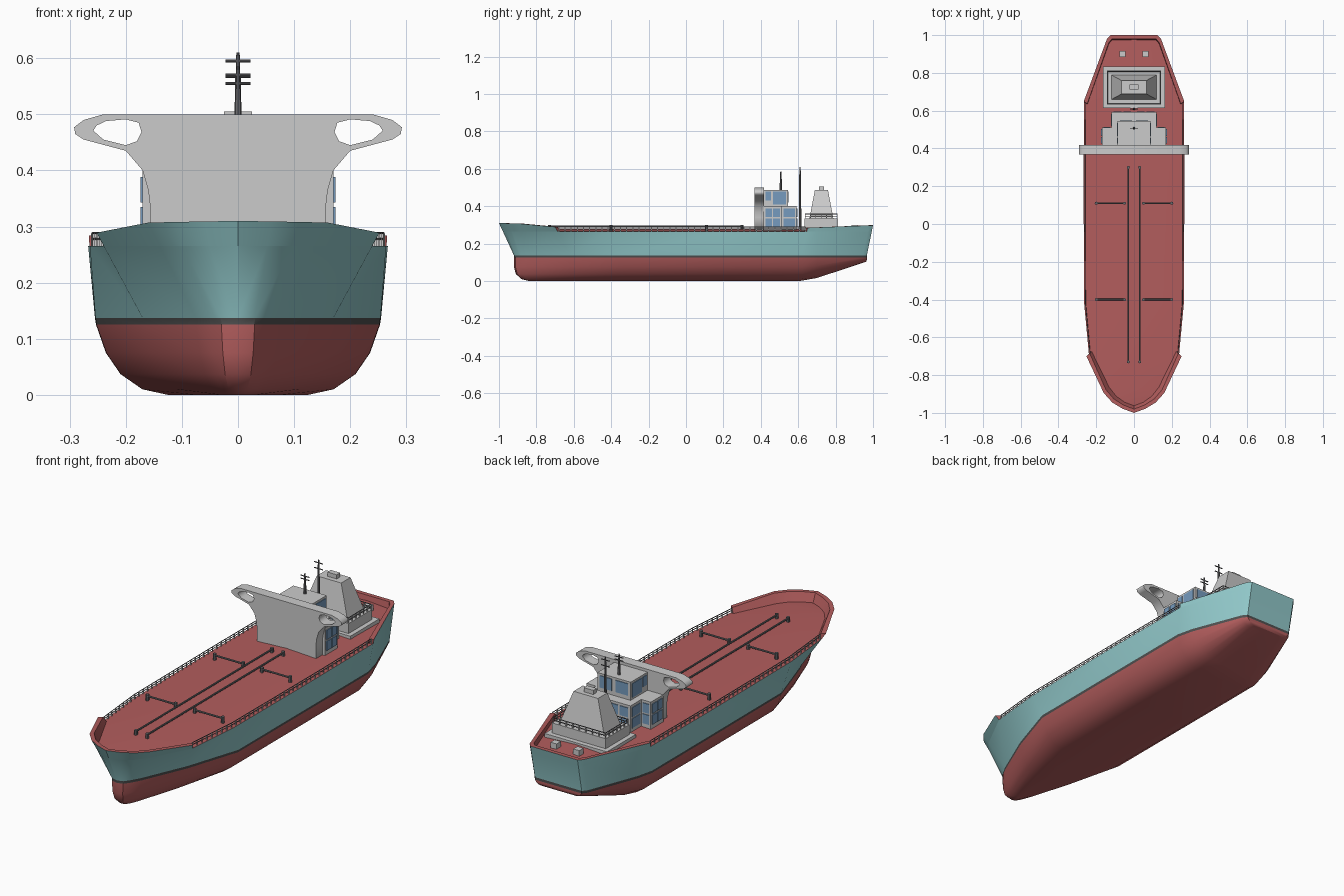
import bpy, bmesh, math
from mathutils import Vector

if "Cube" in bpy.data.objects:
    bpy.data.objects.remove(bpy.data.objects["Cube"])


def mat(name, r, g, b):
    m = bpy.data.materials.new(name)
    m.diffuse_color = (r, g, b, 1)
    m.use_nodes = True
    m.node_tree.nodes["Principled BSDF"].inputs["Base Color"].default_value = m.diffuse_color
    return m


TEAL, RED = mat("teal", .28, .57, .58), mat("red", .45, .11, .11)
DARK, BLUE = mat("dark", .08, .08, .08), mat("glass", .18, .33, .52)
METAL = mat("metal", .15, .15, .16)


def finish(name, bm, mats=(), smooth=None):
    bmesh.ops.recalc_face_normals(bm, faces=bm.faces)
    me = bpy.data.meshes.new(name)
    bm.to_mesh(me)
    bm.free()
    for m in mats:
        me.materials.append(m)
    if smooth:
        me.shade_smooth()
        me.set_sharp_from_angle(angle=math.radians(smooth))
    ob = bpy.data.objects.new(name, me)
    bpy.context.collection.objects.link(ob)
    return ob


def loft(name, rows, mats, idx, smooth=None, cap=None):
    """Skin rows of half-hull points and mirror them across x = 0."""
    bm = bmesh.new()
    for s in (1, -1):
        g = [[bm.verts.new((s * p[0], p[1], p[2])) for p in r] for r in rows]
        for j in range(len(g) - 1):
            for i in range(len(g[0]) - 1):
                f = bm.faces.new((g[j][i], g[j][i + 1], g[j + 1][i + 1], g[j + 1][i]))
                f.material_index = idx[j]
        if cap is not None:
            bm.faces.new([r[cap] for r in g]).material_index = idx[-1]
    bmesh.ops.remove_doubles(bm, verts=bm.verts, dist=1e-5)
    bmesh.ops.dissolve_degenerate(bm, edges=bm.edges, dist=1e-6)
    return finish(name, bm, mats, smooth)


def add_box(bm, x0, x1, y0, y1, z0, z1, tx=1, ty=1):
    v = bmesh.ops.create_cube(bm, size=1)["verts"]
    for p in v:
        a, b = (tx, ty) if p.co.z > 0 else (1, 1)
        p.co = ((x0 + x1) / 2 + p.co.x * (x1 - x0) * a,
                (y0 + y1) / 2 + p.co.y * (y1 - y0) * b,
                z0 if p.co.z < 0 else z1)


def boxes(name, specs, m=None):
    bm = bmesh.new()
    for s in specs:
        add_box(bm, *s)
    return finish(name, bm, [m] if m else [])


def rods(name, specs, m=None, sides=8):
    """Cylinders given as (start, end, radius, end radius)."""
    bm = bmesh.new()
    for a, b, r1, r2 in specs:
        a, b = Vector(a), Vector(b)
        d = b - a
        v = bmesh.ops.create_cone(bm, cap_ends=True, segments=sides, radius1=r1,
                                  radius2=r2, depth=d.length)["verts"]
        q = d.to_track_quat('Z', 'Y')
        for p in v:
            p.co = q @ p.co + (a + b) / 2
    return finish(name, bm, [m] if m else [], 40)


# Hull outlines from stem to transom: top edge, waterline, flat bottom
top = [(0, -1, .31), (.06, -.978, .309), (.115, -.945, .308), (.16, -.895, .307),
       (.252, -.70, .289), (.264, -.42, .265), (.267, .2, .265), (.266, .65, .284),
       (.247, .70, .286), (.143, .98, .297), (.125, 1, .298), (0, 1, .298)]
wl = [(0, -.92), (.03, -.912), (.05, -.885), (.075, -.84), (.17, -.62), (.254, -.36),
      (.255, .2), (.255, .62), (.236, .70), (.142, .945), (.124, .967), (0, .967)]
bot = [(0, -.84), (.01, -.838), (.02, -.82), (.03, -.79), (.075, -.6), (.125, -.36),
       (.125, .2), (.125, .61), (.118, .70), (.085, .94), (.075, .955), (0, .955)]
rise = [0] * 8 + [.016, .095, .1, .1]


def level(z, fx, fy):
    return [(b[0] + (w[0] - b[0]) * fx, b[1] + (w[1] - b[1]) * fy, k + z * (1 - k / .125))
            for b, w, k in zip(bot, wl, rise)]


keel = [(0, b[1], k) for b, k in zip(bot, rise)]
water = [(x, y, .137) for x, y in wl]
edge = []
for t, w in zip(top, wl):
    f = (.265 - .137) / (t[2] - .137)
    edge.append((w[0] + (t[0] - w[0]) * f, w[1] + (t[1] - w[1]) * f, .265))
loft("hull", [keel, level(0, 0, 0), level(.01, .35, .5), level(.037, .65, .87),
              level(.075, .85, 1), level(.125, .985, 1), water, edge],
     [RED, DARK, TEAL], [0, 0, 0, 0, 0, 1, 2], 32)

# Cambered deck
crown = [(0, y, .265 + .013 * min(1, x / .2)) for x, y, z in edge]
loft("deck", [edge, crown], [RED], [0], 30)

# Raised bulwarks at bow and stern
inner = [(x * .93, y * .98, z) for x, y, z in top]
foot = [(x * .93, y * .98, .262) for x, y, z in edge]
for name, sl, cap in (("bow_bulwark", slice(0, 5), 4), ("stern_bulwark", slice(7, 12), 0)):
    loft(name, [r[sl] for r in (edge, top, inner, foot)], [TEAL, RED], [0, 1, 1], 32, cap)


# Side railings
def rail_x(y):
    for a, b in zip(edge[4:8], edge[5:9]):
        if y <= b[1]:
            return a[0] + (b[0] - a[0]) * (y - a[1]) / (b[1] - a[1]) - .007


N = 40
ys = [-.68 + i * 1.32 / N for i in range(N + 1)]
for s, side in ((1, "right"), (-1, "left")):
    boxes(side + "_rail_posts", [(s * rail_x(y) - .002, s * rail_x(y) + .002, y - .0025, y + .0025,
                                  .262, .288) for y in ys])
    rods(side + "_rail", [((s * rail_x(a), a, z), (s * rail_x(b), b, z), .002, .002)
                          for z in (.278, .288) for a, b in zip(ys[::4], ys[4::4])], METAL, 5)

# Deck pipes with end valves
P, V = [], []
for s in (1, -1):
    runs = [((s * .03, -.73, .291), (s * .03, .30, .291))]
    runs += [((s * .05, y, .289), (s * .2, y, .289)) for y in (-.4, .11)]
    for a, b in runs:
        P.append((a, b, .0045, .0045))
        V += [((p[0], p[1], .262), (p[0], p[1], .298), .008, .008) for p in (a, b)]
rods("deck_pipes", P, METAL)
rods("pipe_valves", V, METAL)

# Bridge front with pierced wings
half = [(.24, .5), (.275, .49), (.292, .477), (.29, .465), (.275, .455), (.2, .435),
        (.17, .4), (.16, .365), (.157, .34), (.157, .262)]
hole = [(.177, .485), (.2, .491), (.235, .488), (.252, .48), (.258, .471), (.24, .455),
        (.2, .445), (.18, .452), (.172, .468)]
cu = bpy.data.curves.new("bridge_wings", 'CURVE')
cu.dimensions, cu.fill_mode, cu.extrude = '2D', 'BOTH', .025
loops = [half + [(-x, z) for x, z in reversed(half)], hole, [(-x, z) for x, z in hole]]
for pts in loops:
    sp = cu.splines.new('POLY')
    sp.points.add(len(pts) - 1)
    for p, (x, z) in zip(sp.points, pts):
        p.co = (x, z, 0, 1)
    sp.use_cyclic_u = True
wing = bpy.data.objects.new("bridge_wings", cu)
bpy.context.collection.objects.link(wing)
wing.location = (0, .392, 0)
wing.rotation_euler = (math.pi / 2, 0, 0)

# Deckhouse tiers
boxes("deckhouse", [(-.17, .17, .415, .51, .262, .40), (-.12, .12, .505, .592, .262, .40),
                    (-.088, .088, .415, .545, .40, .487)])

# Windows on sides and rear
W = []
for s in (1, -1):
    def side_pane(x, y0, y1, z0, z1):
        W.append((s * x - .003, s * x + .003, y0, y1, z0, z1))

    def rear_pane(y, x0, x1, z0, z1):
        W.append((min(s * x0, s * x1), max(s * x0, s * x1), y - .003, y + .003, z0, z1))
    for z0, z1 in ((.29, .335), (.343, .388)):
        side_pane(.171, .425, .46, z0, z1)
        side_pane(.171, .466, .502, z0, z1)
        side_pane(.12, .52, .582, z0, z1)
        rear_pane(.51, .128, .162, z0, z1)
        rear_pane(.592, .015, .055, z0, z1)
        rear_pane(.592, .065, .108, z0, z1)
    side_pane(.088, .425, .455, .43, .477)
    side_pane(.088, .465, .535, .41, .477)
    rear_pane(.545, .01, .075, .42, .477)
boxes("windows", W, BLUE)

# Masts with crossbars
for name, y, z0, z1, bars in (("bridge_mast", .507, .487, .585, (.555, .57)),
                              ("main_mast", .61, .262, .61, (.567, .595))):
    rods(name, [((0, y, z0), (0, y, z1 - .04), .007, .005), ((0, y, z1 - .04), (0, y, z1), .004, .003)] +
         [((-.022, y, z), (.022, y, z), .0025, .0025) for z in bars], METAL)

# Funnel, its stepped base and cap
boxes("funnel_base", [(-.165, .165, .615, .835, .262, .285), (-.143, .143, .633, .812, .285, .333)])
boxes("funnel", [(-.118, .118, .66, .788, .333, .485, .55, .55), (-.025, .025, .712, .738, .485, .505)])

# Railing round the funnel base
xr, y0, y1 = .139, .637, .808
posts = [(x, y) for i in range(9) for x in (-xr + i * xr / 4,) for y in (y0, y1)]
posts += [(x, y0 + i * (y1 - y0) / 6) for i in range(1, 6) for x in (-xr, xr)]
boxes("funnel_rail_posts", [(x - .002, x + .002, y - .002, y + .002, .33, .358) for x, y in posts])
c = [(-xr, y0), (xr, y0), (xr, y1), (-xr, y1)]
rods("funnel_rail", [((*c[i - 1], z), (*c[i], z), .0022, .0022) for i in range(4) for z in (.346, .358)], METAL, 5)

# Stern deck lockers
boxes("stern_lockers", [(s * .06 - .016, s * .06 + .016, .885, .917, .262, .298) for s in (1, -1)])
